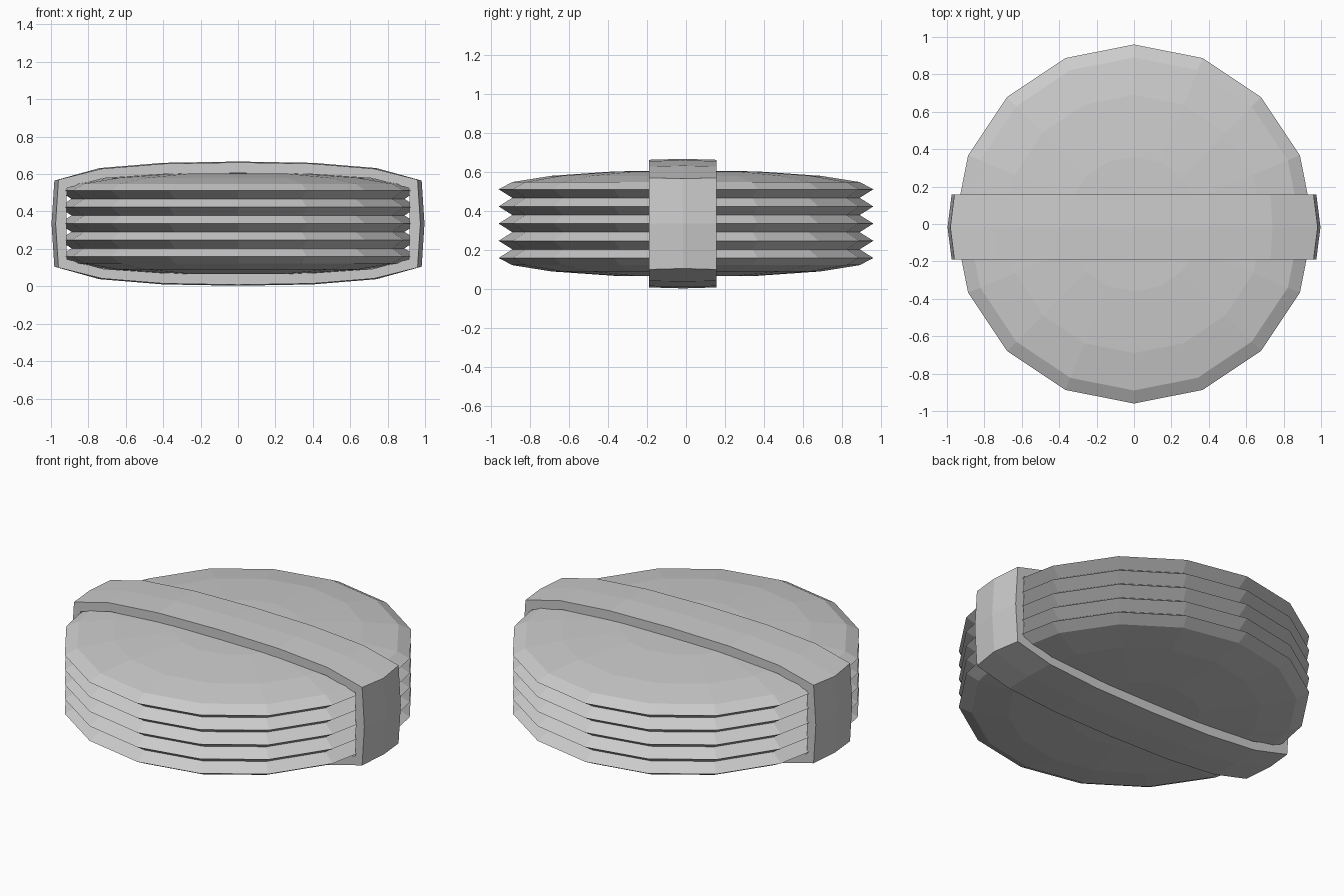
import bpy
import bmesh
from math import cos, sin, pi

if "Cube" in bpy.data.objects:
    bpy.data.objects.remove(bpy.data.objects["Cube"])

MID = 0.335  # height of the middle plane

grey = bpy.data.materials.new("light_grey")
grey.use_nodes = True
grey.diffuse_color = (0.6, 0.6, 0.6, 1)
grey.node_tree.nodes["Principled BSDF"].inputs["Base Color"].default_value = (0.6, 0.6, 0.6, 1)


def loft(name, rings, wrap):
    """Bridge equal rings; wrap joins last to first, otherwise the ends are capped."""
    bm = bmesh.new()
    loops = [[bm.verts.new(p) for p in ring] for ring in rings]
    n = len(loops[0])
    pairs = list(zip(loops, loops[1:] + loops[:1])) if wrap else list(zip(loops, loops[1:]))
    for a, b in pairs:
        for i in range(n):
            j = (i + 1) % n
            bm.faces.new((a[i], a[j], b[j], b[i]))
    if not wrap:
        for cap in (loops[0], loops[-1]):
            centre = bm.verts.new((0, 0, MID + (cap[0].co.z - MID) * 1.01))
            for i in range(n):
                bm.faces.new((cap[i], cap[(i + 1) % n], centre))
    bmesh.ops.recalc_face_normals(bm, faces=bm.faces)
    mesh = bpy.data.meshes.new(name)
    bm.to_mesh(mesh)
    bm.free()
    mesh.materials.append(grey)
    obj = bpy.data.objects.new(name, mesh)
    bpy.context.collection.objects.link(obj)
    return obj


# Pleated round body: shallow domes with five sharp ridges between them
dome = [(0.36, 0.268), (0.69, 0.245), (0.89, 0.213)]
pleats = [(0.96 if k % 2 == 0 else 0.89, -0.176 + 0.044 * k) for k in range(9)]
profile = [(r, -h) for r, h in dome] + pleats + [(r, h) for r, h in reversed(dome)]
loft("pleated_body",
     [[(r * cos(i * pi / 8), r * sin(i * pi / 8), MID + h) for i in range(16)]
      for r, h in profile], False)


# Strap around the body, with a slightly crowned outer face
def strap_loop(half, y):
    """Mirror a quarter outline in x and z into a closed loop."""
    top = [(-x, h) for x, h in reversed(half[1:])] + half
    bottom = [(x, -h) for x, h in reversed(top) if h > 0]
    return [(x, y, MID + h) for x, h in top + bottom + [(-half[-1][0] - half_bulge(half), 0)]]


def half_bulge(half):
    return 0.015 if half[-1][0] > 0.95 else 0.003


def closed_loop(half, y):
    """Closed outline with a mid-height point bulging on each side."""
    top = [(-x, h) for x, h in reversed(half[1:])] + half
    side = half[-1][0] + half_bulge(half)
    points = top + [(side, 0)] + [(x, -h) for x, h in reversed(top)] + [(-side, 0)]
    return [(x, y, MID + h) for x, h in points]


inner = [(0, 0.270), (0.4, 0.264), (0.72, 0.242), (0.915, 0.19)]
edge = [(0, 0.327), (0.4, 0.320), (0.73, 0.293), (0.96, 0.235)]
crown = [(0, 0.332), (0.4, 0.325), (0.74, 0.297), (0.982, 0.230)]
front, back = -0.19, 0.157
loft("strap", [closed_loop(inner, front), closed_loop(edge, front),
               closed_loop(crown, (front + back) / 2),
               closed_loop(edge, back), closed_loop(inner, back)], True)
